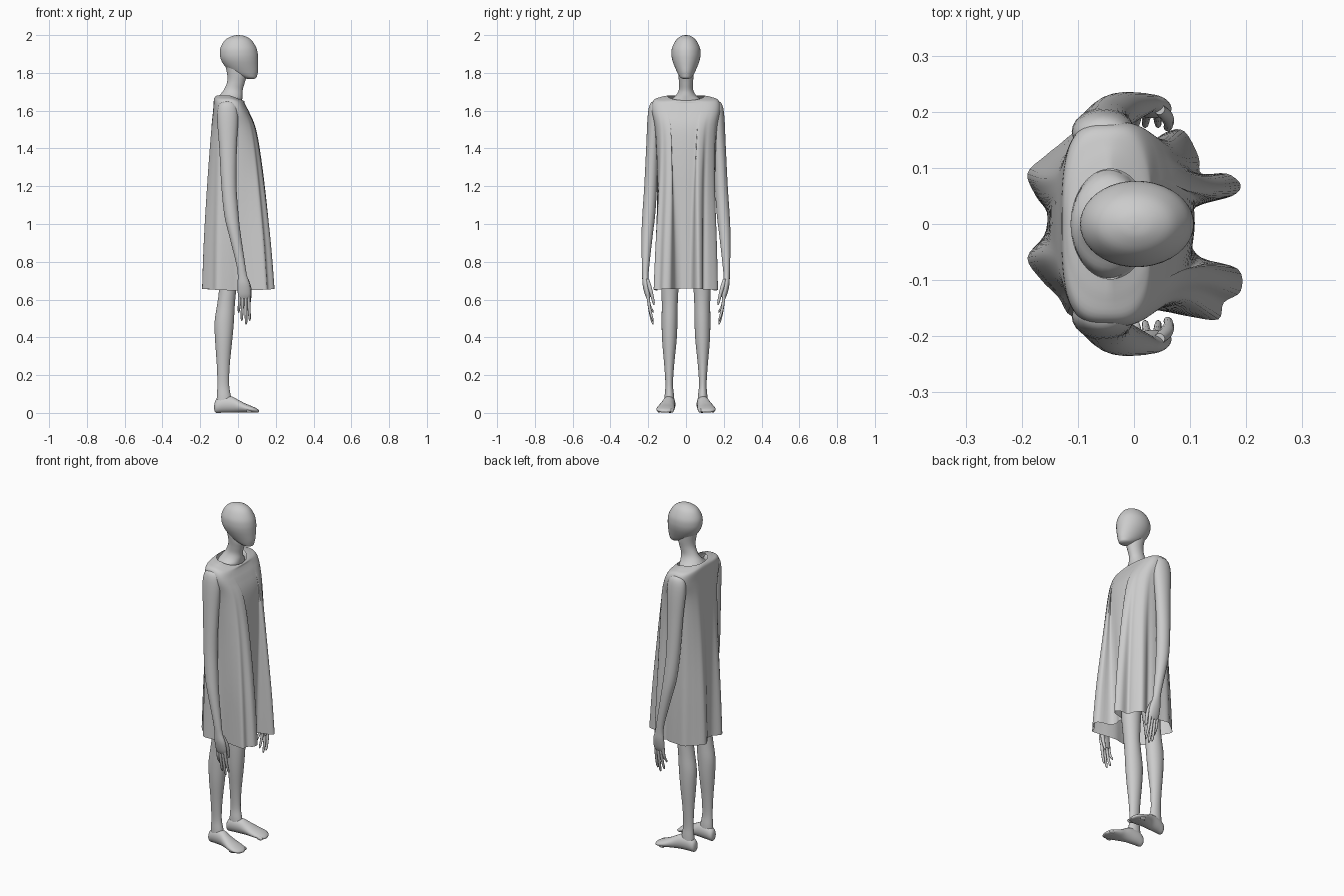
import bpy, bmesh, math
from mathutils import Vector

grey = bpy.data.materials.new("mannequin grey")
grey.diffuse_color = (0.6, 0.6, 0.6, 1)


def spline(pts, k, closed=False):
    """Catmull-Rom resampling of tuples of any length, k steps per span."""
    n = len(pts)
    get = (lambda i: Vector(pts[i % n])) if closed else (lambda i: Vector(pts[max(0, min(n - 1, i))]))
    out = []
    for i in range(n if closed else n - 1):
        a, b, c, d = get(i - 1), get(i), get(i + 1), get(i + 2)
        for j in range(k):
            t = j / k
            out.append(0.5 * (2 * b + (c - a) * t + (2 * a - 5 * b + 4 * c - d) * t * t
                              + (3 * b - a - 3 * c + d) * t ** 3))
    if not closed:
        out.append(get(n - 1))
    return out


def skin(name, rings, cap=True):
    """Join rings of points into one smooth surface."""
    bm = bmesh.new()
    vs = [[bm.verts.new(p) for p in r] for r in rings]
    n = len(vs[0])
    for a, b in zip(vs, vs[1:]):
        for i in range(n):
            bm.faces.new((a[i], a[(i + 1) % n], b[(i + 1) % n], b[i]))
    if cap:
        bm.faces.new(vs[0])
        bm.faces.new(vs[-1])
    bmesh.ops.recalc_face_normals(bm, faces=bm.faces[:])
    me = bpy.data.meshes.new(name)
    bm.to_mesh(me)
    bm.free()
    me.materials.append(grey)
    ob = bpy.data.objects.new(name, me)
    bpy.context.collection.objects.link(ob)
    bpy.ops.object.select_all(action='DESELECT')
    ob.select_set(True)
    bpy.context.view_layer.objects.active = ob
    bpy.ops.object.shade_smooth_by_angle(angle=math.radians(60))
    return ob


def loft(name, secs, u=(1, 0, 0), v=(0, 1, 0), n=24, k=4, side=1):
    """Elliptical sections (x, y, z, ru, rv); side=-1 mirrors across y."""
    u, v = Vector(u), Vector(v)
    rings = []
    for s in spline(secs, k):
        c, ring = Vector(s[:3]), []
        for i in range(n):
            t = 2 * math.pi * i / n
            p = c + u * max(s[3], .001) * math.cos(t) + v * max(s[4], .001) * math.sin(t)
            ring.append((p.x, p.y * side, p.z))
        rings.append(ring)
    return skin(name, rings)


def stack(rows):
    """(z, back x, front x, half width) -> loft sections."""
    return [((a + b) / 2, 0, z, (b - a) / 2, w) for z, a, b, w in rows]


# head, neck and torso
loft("head", stack([
    (2.0, -.003, .003, .003), (1.995, -.03, .035, .025), (1.975, -.068, .07, .052),
    (1.935, -.092, .096, .073), (1.90, -.096, .105, .077), (1.87, -.09, .107, .073),
    (1.84, -.073, .107, .063), (1.81, -.045, .106, .05), (1.79, -.012, .102, .04),
    (1.775, .025, .097, .029), (1.768, .05, .085, .015)]), n=40)
loft("neck", stack([
    (1.85, -.07, .03, .045), (1.79, -.057, .045, .041), (1.75, -.058, .036, .037),
    (1.71, -.075, .025, .038), (1.68, -.098, .024, .055), (1.655, -.112, .022, .085),
    (1.62, -.11, .02, .1)]), n=32)
loft("torso", stack([
    (1.63, -.1, .01, .1), (1.5, -.11, .06, .13), (1.25, -.1, .05, .1),
    (1.0, -.11, .05, .13), (.9, -.1, .03, .12)]))

# dress: smooth yoke at the top blending into a folded hem
hem = [(.105, 0), (.11, .03), (.175, .05), (.19, .07), (.165, .09), (.12, .09),
       (.115, .12), (.09, .165), (.06, .165), (.03, .145), (0, .155), (-.05, .16),
       (-.1, .165), (-.135, .14), (-.16, .12), (-.19, .09), (-.175, .05), (-.155, .02),
       (-.16, -.02), (-.19, -.06), (-.165, -.1), (-.135, -.13), (-.11, -.165),
       (-.05, -.16), (0, -.15), (.05, -.155), (.1, -.165), (.15, -.17), (.16, -.14),
       (.19, -.12), (.185, -.08), (.12, -.06), (.1, -.03)]
hem = spline(hem, 4, True)
# z, back, front, half width, squareness power, fold weight
levels = [(1.68, -.112, .028, .098, 1, 0), (1.672, -.122, .034, .135, .85, 0),
          (1.655, -.128, .036, .172, .65, 0), (1.60, -.132, .056, .182, .65, 0),
          (1.50, -.14, .092, .165, .75, .08), (1.30, -.147, .108, .155, .8, .3),
          (1.10, -.15, .112, .152, .85, .55), (.88, -.155, .115, .155, .9, .8),
          (.648, -.16, .12, .16, 1, 1)]
rings = []
for z, x0, x1, w, e, f in spline(levels, 5):
    ring = []
    for h in hem:
        t = math.atan2(h.y / .165, h.x / .16)
        c, s = math.cos(t), math.sin(t)
        x = (x0 + x1) / 2 + (x1 - x0) / 2 * math.copysign(abs(c) ** e, c)
        y = w * math.copysign(abs(s) ** e, s)
        top = max(0, min(1, (z - 1.6) / .08))
        dz = -.026 * max(0, c) * top + .01 * c * c * f
        ring.append((x + (h.x - x) * f, y + (h.y - y) * f, z + dz))
    rings.append(ring)
skin("dress", rings, cap=False)

for side, tag in ((1, "left"), (-1, "right")):
    # arm with palm
    loft(tag + "_arm", [
        (-.055, .155, 1.652, .012, .01), (-.055, .16, 1.635, .043, .03),
        (-.055, .165, 1.57, .056, .038), (-.053, .177, 1.4, .046, .034),
        (-.048, .187, 1.2, .04, .034), (-.035, .197, 1.05, .038, .034),
        (-.018, .205, .95, .032, .03), (.012, .213, .8, .024, .021),
        (.023, .215, .73, .024, .017), (.03, .212, .68, .033, .018),
        (.033, .204, .63, .034, .015), (.033, .199, .605, .028, .009)], side=side)
    # fingers and thumb
    for i, (xa, xb, zb) in enumerate([(.008, .004, .53), (.024, .02, .487),
                                      (.041, .043, .468), (.057, .062, .487)]):
        loft(f"{tag}_finger_{i + 1}", [
            (xa, .203, .64, .008, .009), (xa, .198, .59, .0085, .0085),
            ((xa + xb) / 2, .189, (.59 + zb) / 2, .0075, .0075),
            (xb, .178, zb + .012, .006, .006), (xb, .174, zb, .002, .002)],
            n=10, k=3, side=side)
    loft(tag + "_thumb", [
        (.045, .205, .71, .01, .01), (.058, .192, .665, .012, .011),
        (.062, .18, .62, .009, .009), (.06, .172, .585, .007, .007),
        (.059, .17, .572, .002, .002)], n=10, k=3, side=side)
    # leg
    loft(tag + "_leg", [
        (-.035, .07, .98, .07, .062), (-.045, .078, .8, .057, .053),
        (-.055, .085, .65, .046, .045), (-.064, .086, .57, .047, .042),
        (-.073, .087, .48, .051, .042), (-.076, .088, .38, .045, .038),
        (-.078, .089, .25, .034, .026), (-.078, .089, .15, .031, .02),
        (-.075, .088, .09, .037, .025), (-.072, .088, .04, .042, .027)], side=side)
    # foot, slightly turned out
    loft(tag + "_foot", [
        (-.126, .084, .03, .006, .01), (-.118, .085, .034, .024, .033),
        (-.085, .087, .044, .031, .043), (-.035, .092, .044, .034, .043),
        (.005, .1, .034, .04, .033), (.04, .106, .025, .047, .024),
        (.075, .11, .018, .047, .017), (.1, .109, .012, .035, .011),
        (.111, .107, .009, .012, .005)], u=(0, 1, 0), v=(0, 0, 1), side=side)
    # toes
    for i in range(5):
        y = .075 + .017 * i
        x = .108 - .008 * i
        loft(f"{tag}_toe_{i + 1}", [
            (x - .03, y, .014, .009, .012), (x - .01, y, .011, .009, .01),
            (x, y, .01, .003, .003)], u=(0, 1, 0), v=(0, 0, 1), n=10, k=3, side=side)
